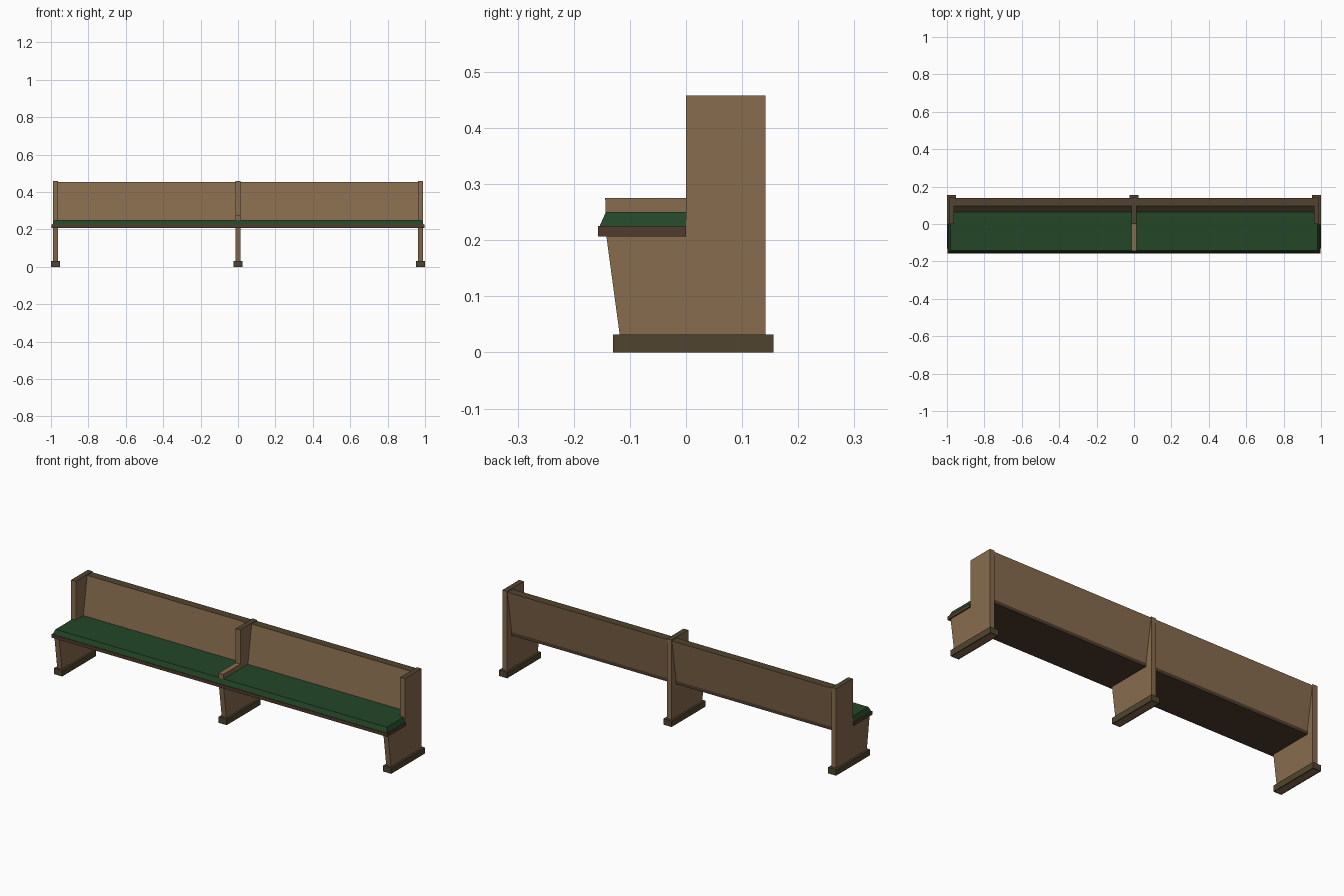
import bpy, bmesh

if "Cube" in bpy.data.objects:
    bpy.data.objects.remove(bpy.data.objects["Cube"])

def material(name, rgb):
    m = bpy.data.materials.new(name)
    lin = [((c / 255 + 0.055) / 1.055) ** 2.4 for c in rgb]
    m.diffuse_color = (*lin, 1)
    m.use_nodes = True
    m.node_tree.nodes["Principled BSDF"].inputs["Base Color"].default_value = m.diffuse_color
    return m

wood = material("light wood", (136, 108, 78))
dark = material("dark trim", (80, 68, 46))
board = material("seat board brown", (80, 60, 44))
green = material("green cushion", (35, 70, 39))

def finish(name, bm, mats):
    bmesh.ops.recalc_face_normals(bm, faces=bm.faces)
    me = bpy.data.meshes.new(name)
    bm.to_mesh(me)
    bm.free()
    for m in mats:
        me.materials.append(m)
    ob = bpy.data.objects.new(name, me)
    bpy.context.collection.objects.link(ob)
    return ob

def loft(name, loop_a, loop_b, mats, top_z=None):
    """Solid between two matching loops; faces lying at top_z get the second material."""
    bm = bmesh.new()
    a = [bm.verts.new(p) for p in loop_a]
    b = [bm.verts.new(p) for p in loop_b]
    bm.faces.new(a)
    bm.faces.new(b[::-1])
    n = len(a)
    for i in range(n):
        j = (i + 1) % n
        f = bm.faces.new((a[i], b[i], b[j], a[j]))
        if top_z is not None and all(abs(v.co.z - top_z) < 1e-4 for v in f.verts):
            f.material_index = 1
    return finish(name, bm, mats)

def side_profile(name, pts, x0, x1, mats, top_z=None):
    return loft(name, [(x0, y, z) for y, z in pts],
                [(x1, y, z) for y, z in pts], mats, top_z)

# Supports: two ends stop under the seat, the middle one rises as a divider
HALF, END = 0.014, 0.976
end_pts = [(-0.118, 0.03), (0.142, 0.03), (0.142, 0.458), (0, 0.458),
           (0, 0.208), (-0.142, 0.208)]
mid_pts = end_pts[:4] + [(0, 0.275), (-0.144, 0.275), (-0.142, 0.208)]
for label, x, pts in (("left", -END, end_pts), ("middle", 0, mid_pts),
                      ("right", END, end_pts)):
    side_profile(label + "_support", pts, x - HALF, x + HALF, [wood, dark], 0.458)

    # Foot block, with a wood strip showing inside its underside
    bm = bmesh.new()
    bmesh.ops.create_cube(bm, size=1)
    for v in bm.verts:
        v.co = (x + v.co.x * 0.048, 0.013 + v.co.y * 0.286, 0.016 + v.co.z * 0.032)
    bm.normal_update()
    bottom = [f for f in bm.faces if f.normal.z < -0.9]
    bmesh.ops.inset_region(bm, faces=bottom, thickness=0.01)
    bottom[0].material_index = 1
    finish(label + "_foot", bm, [dark, wood])

# Seat outline: wide in front, narrower where it passes between the supports
INNER = END - HALF

def seat_loop(front, half, back, z):
    right = [(half, front), (half, 0), (INNER, 0), (INNER, back)]
    return [(x, y, z) for x, y in right] + [(-x, y, z) for x, y in right[::-1]]

loft("seat_board", seat_loop(-0.157, 0.996, 0.103, 0.207),
     seat_loop(-0.157, 0.996, 0.103, 0.225), [board])
loft("seat_cushion", seat_loop(-0.154, 0.992, 0.07, 0.225),
     seat_loop(-0.143, 0.982, 0.07, 0.25), [green])

# Leaning backrest with dark top edge
side_profile("backrest", [(0.06, 0.225), (0.103, 0.225), (0.14, 0.453), (0.096, 0.453)],
             -INNER, INNER, [wood, dark], 0.453)
